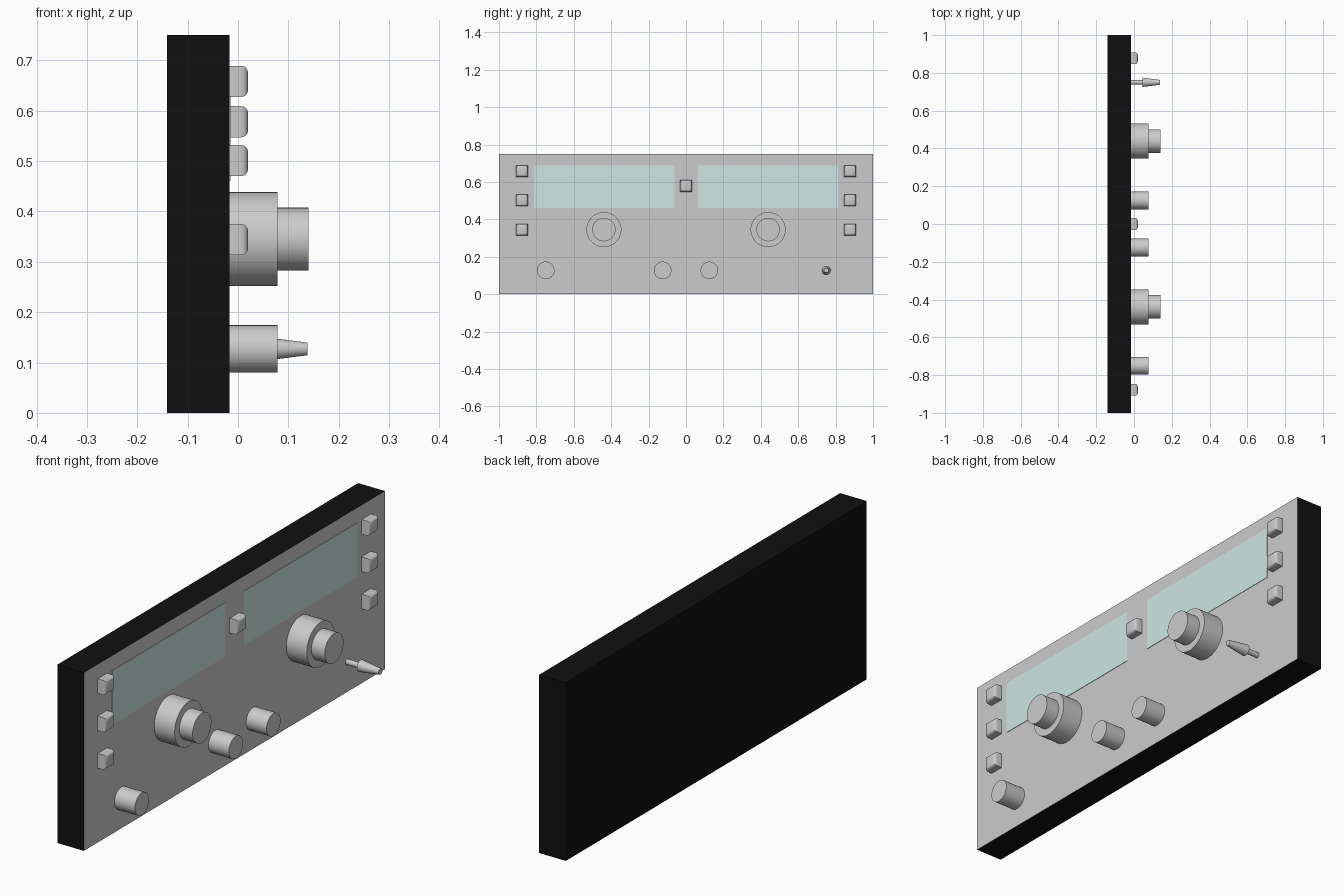
import bpy, bmesh, math
from mathutils import Matrix

if "Cube" in bpy.data.objects:
    bpy.data.objects.remove(bpy.data.objects["Cube"])

FACE = -0.017   # x of the panel face
BACK = -0.141   # x of the rear of the case


def material(name, rgb):
    m = bpy.data.materials.new(name)
    m.diffuse_color = (*rgb, 1)
    m.use_nodes = True
    m.node_tree.nodes["Principled BSDF"].inputs["Base Color"].default_value = m.diffuse_color
    return m


grey = material("light_grey", (0.6, 0.6, 0.6))
black = material("black", (0.005, 0.005, 0.005))
teal = material("pale_teal", (0.61, 0.8, 0.77))


def finish(name, bm, mats, smooth=False):
    bmesh.ops.recalc_face_normals(bm, faces=bm.faces)
    me = bpy.data.meshes.new(name)
    bm.to_mesh(me)
    bm.free()
    ob = bpy.data.objects.new(name, me)
    bpy.context.collection.objects.link(ob)
    for m in mats:
        me.materials.append(m)
    if smooth:
        bpy.ops.object.select_all(action='DESELECT')
        ob.select_set(True)
        bpy.context.view_layer.objects.active = ob
        bpy.ops.object.shade_smooth_by_angle(angle=math.radians(40))
    return ob


def box_mesh(x0, x1, y0, y1, z0, z1):
    bm = bmesh.new()
    bmesh.ops.create_cube(bm, size=1, matrix=Matrix.Translation(
        ((x0 + x1) / 2, (y0 + y1) / 2, (z0 + z1) / 2)) @ Matrix.Diagonal(
        (x1 - x0, y1 - y0, z1 - z0, 1)))
    return bm


def turned(name, y, z, profile, seg=32):
    """Solid of revolution along x from (x, radius) points."""
    bm = bmesh.new()
    rings = []
    for x, r in profile:
        rings.append([bm.verts.new((x, y + r * math.cos(2 * math.pi * i / seg),
                                    z + r * math.sin(2 * math.pi * i / seg)))
                      for i in range(seg)])
    for a, b in zip(rings, rings[1:]):
        for i in range(seg):
            j = (i + 1) % seg
            bm.faces.new((a[i], a[j], b[j], b[i]))
    bm.faces.new(rings[0])
    bm.faces.new(rings[-1])
    return finish(name, bm, [grey], True)


def button(name, y, z, h=0.031):
    """Square push button with a rounded front."""
    bm = box_mesh(FACE, 0.02, y - h, y + h, z - h, z + h)
    edges = [e for e in bm.edges if all(v.co.x > 0 for v in e.verts)]
    bmesh.ops.bevel(bm, geom=edges, offset=0.014, segments=4,
                    profile=0.5, affect='EDGES')
    finish(name, bm, [grey], True)


# Case: black, with a grey control face
case = finish("case", box_mesh(BACK, FACE, -1, 1, 0, 0.75), [black, grey])
for p in case.data.polygons:
    p.material_index = 1 if p.normal.x > 0.9 else 0

# Parts mirrored left and right
for side, s in (("left", -1), ("right", 1)):
    ys = sorted((s * 0.0625, s * 0.8125))
    finish(side + "_display", box_mesh(FACE - 0.002, FACE + 0.002, *ys, 0.46, 0.687),
           [teal])
    for i, z in enumerate((0.658, 0.501, 0.344)):
        button(f"{side}_button_{i + 1}", s * 0.877, z)
    turned(side + "_dual_knob", s * 0.439, 0.345,
           [(FACE, 0.0935), (0.078, 0.0935), (0.078, 0.0625), (0.14, 0.0625)], 48)

button("centre_button", 0, 0.578)

# Small knobs along the lower edge
for i, y in enumerate((-0.75, -0.125, 0.125)):
    turned(f"small_knob_{i + 1}", y, 0.127, [(FACE, 0.047), (0.078, 0.047)])

# Toggle switch: thin stem and tapered lever
turned("toggle_switch", 0.75, 0.127,
       [(FACE, 0.0115), (0.045, 0.0115), (0.045, 0.0245), (0.138, 0.0125)], 24)
